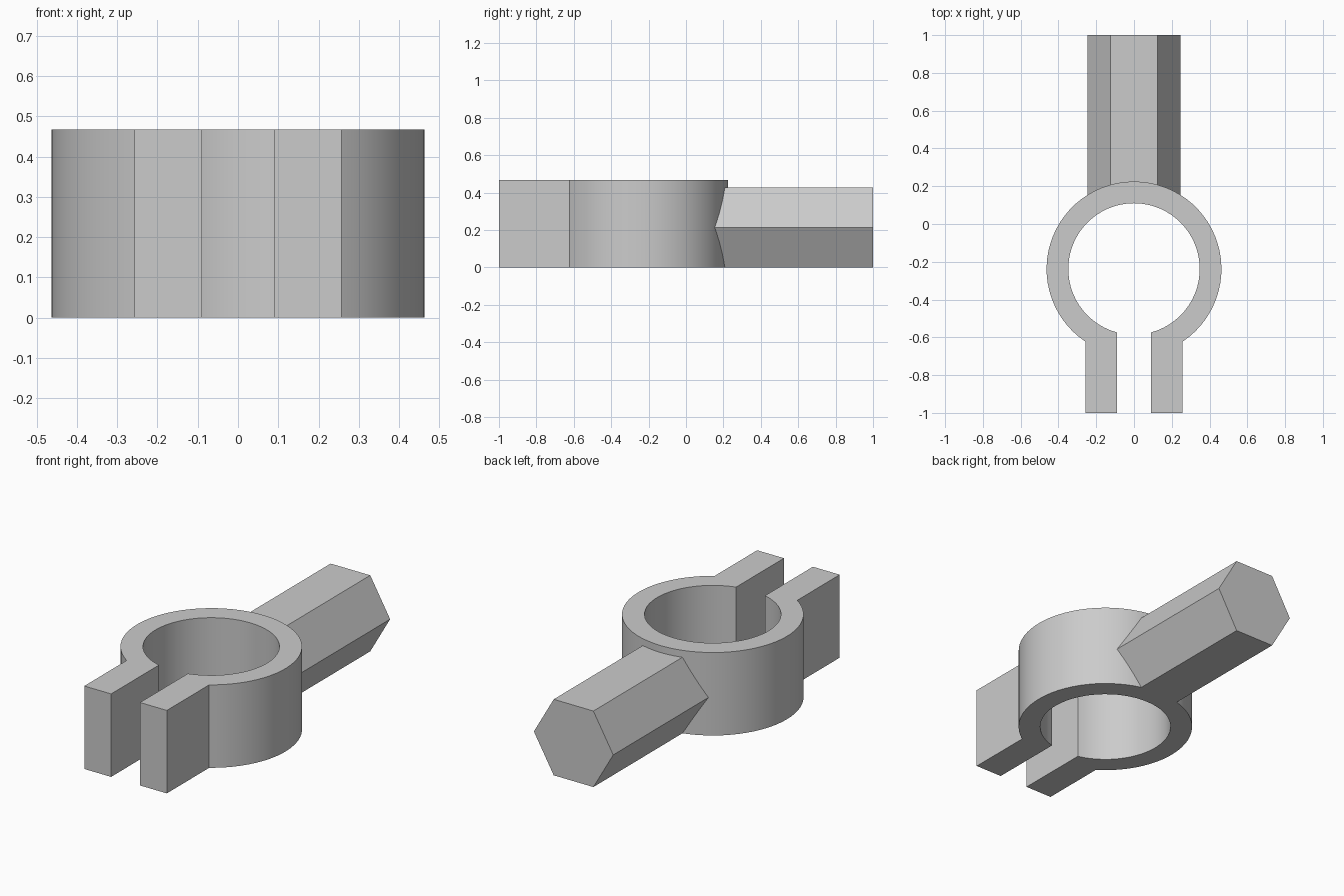
import bpy
import bmesh
import math
from mathutils import Vector

cube = bpy.data.objects.get("Cube")
if cube:
    bpy.data.objects.remove(cube, do_unlink=True)

grey = bpy.data.materials.new("plain_grey")
grey.use_nodes = True
grey.diffuse_color = (0.6, 0.6, 0.6, 1)
grey.node_tree.nodes["Principled BSDF"].inputs["Base Color"].default_value = (0.6, 0.6, 0.6, 1)


def extrude_profile(name, points, direction):
    """Fill a closed outline and extrude it into a solid."""
    bm = bmesh.new()
    face = bm.faces.new([bm.verts.new(p) for p in points])
    result = bmesh.ops.extrude_face_region(bm, geom=[face], use_keep_orig=True)
    moved = [v for v in result["geom"] if isinstance(v, bmesh.types.BMVert)]
    bmesh.ops.translate(bm, verts=moved, vec=Vector(direction))
    bmesh.ops.recalc_face_normals(bm, faces=bm.faces)
    mesh = bpy.data.meshes.new(name)
    bm.to_mesh(mesh)
    bm.free()
    mesh.materials.append(grey)
    obj = bpy.data.objects.new(name, mesh)
    bpy.context.collection.objects.link(obj)
    bpy.ops.object.select_all(action="DESELECT")
    obj.select_set(True)
    bpy.context.view_layer.objects.active = obj
    bpy.ops.object.shade_smooth_by_angle(angle=math.radians(30))
    return obj


CENTRE_Y = -0.238
HEIGHT = 0.467
FRONT = -1.0


def open_arc(radius, half_gap, steps=56):
    """Arc around the ring from the right of the front gap to its left."""
    start = math.asin(half_gap / radius)
    sweep = 2 * (math.pi - start)
    angles = [start + sweep * i / steps for i in range(steps + 1)]
    return [(radius * math.sin(a), CENTRE_Y - radius * math.cos(a), 0) for a in angles]


# Split ring with its two clamping tabs, as one outline
OUTER_X, INNER_X = 0.257, 0.09
outline = open_arc(0.463, OUTER_X)
outline += [(-OUTER_X, FRONT, 0), (-INNER_X, FRONT, 0)]
outline += reversed(open_arc(0.348, INNER_X))
outline += [(INNER_X, FRONT, 0), (OUTER_X, FRONT, 0)]
extrude_profile("clamp_ring", outline, (0, 0, HEIGHT))

# Hexagonal bar, rooted inside the back wall of the ring
BAR_RADIUS, BAR_START = 0.247, 0.13
BAR_Z = BAR_RADIUS * math.cos(math.pi / 6)
hexagon = [(BAR_RADIUS * math.cos(k * math.pi / 3), BAR_START,
            BAR_Z + BAR_RADIUS * math.sin(k * math.pi / 3)) for k in range(6)]
extrude_profile("hex_bar", hexagon, (0, 1 - BAR_START, 0))
